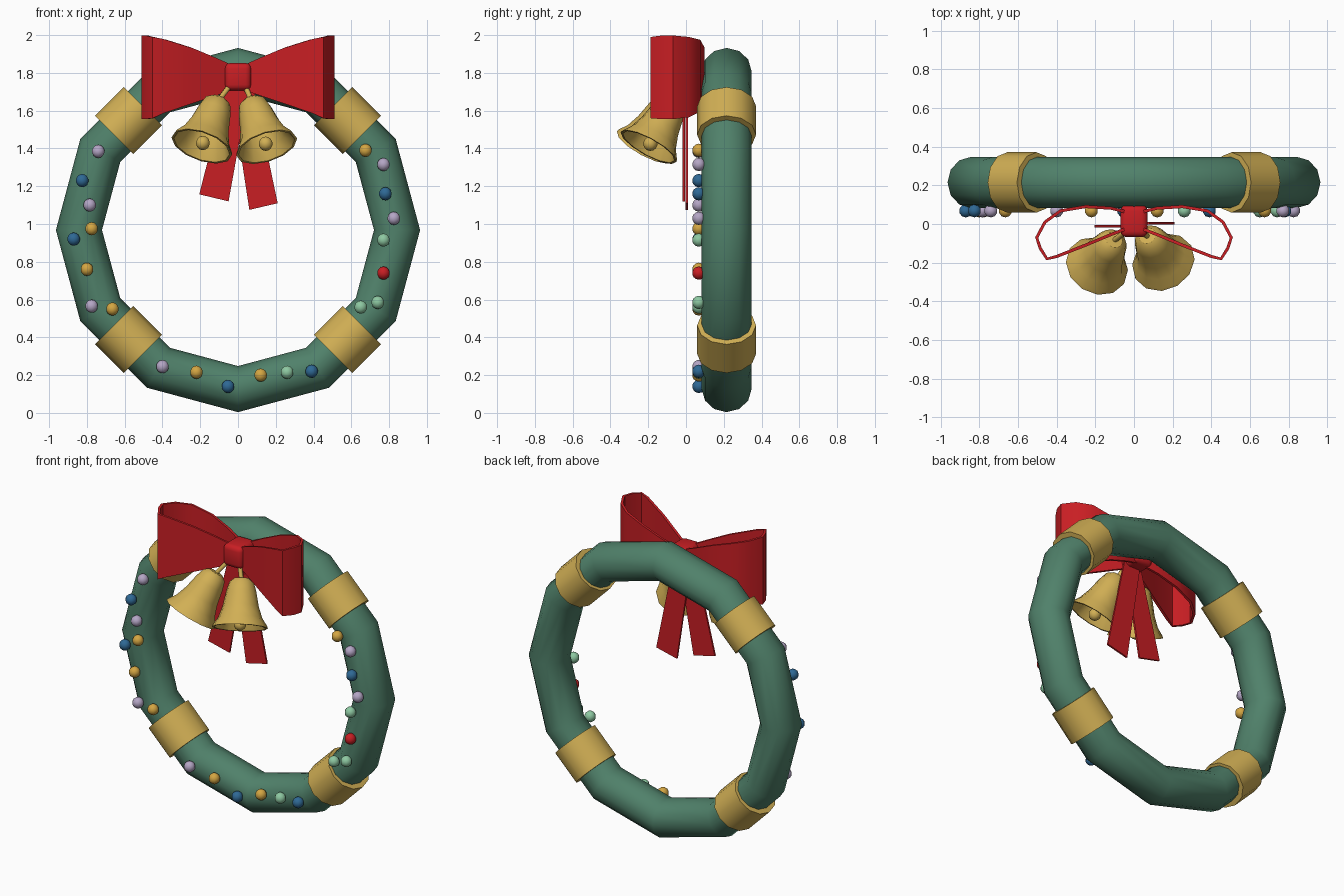
import bpy, bmesh, math
from mathutils import Vector, Matrix

if "Cube" in bpy.data.objects:
    bpy.data.objects.remove(bpy.data.objects["Cube"])

def mat(name, rgb):
    m = bpy.data.materials.new(name)
    m.diffuse_color = (*rgb, 1)
    m.use_nodes = True
    m.node_tree.nodes["Principled BSDF"].inputs["Base Color"].default_value = m.diffuse_color
    return m

GREEN = mat("wreath green", (0.08, 0.22, 0.145))
GOLD = mat("gold", (0.64, 0.43, 0.09))
RED = mat("ribbon red", (0.58, 0.013, 0.017))
BEAD_GOLD = mat("bead gold", (0.66, 0.38, 0.055))
LILAC = mat("bead lilac", (0.46, 0.38, 0.56))
BLUE = mat("bead blue", (0.028, 0.14, 0.30))
MINT = mat("bead mint", (0.27, 0.58, 0.36))

def finish(name, bm, material, smooth=None):
    bmesh.ops.recalc_face_normals(bm, faces=bm.faces)
    me = bpy.data.meshes.new(name)
    bm.to_mesh(me)
    bm.free()
    me.materials.append(material)
    ob = bpy.data.objects.new(name, me)
    bpy.context.collection.objects.link(ob)
    if smooth:
        bpy.ops.object.select_all(action='DESELECT')
        bpy.context.view_layer.objects.active = ob
        ob.select_set(True)
        bpy.ops.object.shade_smooth_by_angle(angle=math.radians(smooth))
    return ob

def loft(name, rings, material, closed=False, caps=True, smooth=None):
    """Skin a list of equal closed cross-sections."""
    bm = bmesh.new()
    vs = [[bm.verts.new(p) for p in r] for r in rings]
    n = len(vs[0])
    for i in range(len(vs) if closed else len(vs) - 1):
        a, b = vs[i], vs[(i + 1) % len(vs)]
        for j in range(n):
            bm.faces.new((a[j], a[(j + 1) % n], b[(j + 1) % n], b[j]))
    if caps and not closed:
        bm.faces.new(vs[0])
        bm.faces.new(vs[-1])
    bmesh.ops.remove_doubles(bm, verts=bm.verts, dist=1e-5)
    return finish(name, bm, material, smooth)

def turn(k, n=12):
    a = 2 * math.pi * k / n
    return math.cos(a), math.sin(a)

CENTRE = Vector((0, 0.215, 0.968))

# Wreath ring: twelve straight segments with an oval section
rings = []
for i in range(12):
    c, s = turn(i)
    out = Vector((c, 0, s))
    rings.append([CENTRE + out * (0.842 + 0.122 * turn(j)[0]) + Vector((0, 0.132 * turn(j)[1], 0))
                  for j in range(12)])
loft("wreath_ring", rings, GREEN, closed=True, smooth=35)

# Gold bands on the four diagonals
for i in range(4):
    c, s = turn(i + 0.5, 4)
    out, along = Vector((c, 0, s)), Vector((-s, 0, c))
    rings = [[CENTRE + along * t + out * (0.82 + 0.143 * turn(j)[0]) + Vector((0, 0.156 * turn(j)[1], 0))
              for j in range(12)] for t in (-0.107, 0.107)]
    loft(f"gold_band_{i + 1}", rings, GOLD, smooth=35)

# Beads on the front of the ring (x, z)
beads = [
    (BEAD_GOLD, [(.675, 1.39), (-.775, .975), (-.80, .76), (-.665, .55), (-.22, .215), (.12, .20)]),
    (LILAC, [(-.74, 1.385), (.77, 1.315), (-.785, 1.10), (.825, 1.03), (-.775, .565), (-.40, .245)]),
    (BLUE, [(-.825, 1.23), (.78, 1.16), (-.87, .92), (-.053, .14), (.39, .22)]),
    (MINT, [(.77, .915), (.74, .585), (.65, .56), (.26, .215)]),
    (RED, [(.77, .74)]),
]

def ball(name, p, r, material):
    bm = bmesh.new()
    bmesh.ops.create_uvsphere(bm, u_segments=10, v_segments=7, radius=r,
                              matrix=Matrix.Translation(p))
    finish(name, bm, material, 60)

for material, spots in beads:
    for x, z in spots:
        ball("bead", (x, 0.068, z), 0.035, material)

# Bow loops: ribbon path seen from above (x, y, bottom z, top z)
path = [(.03, .06, 1.71, 1.84), (.12, .082, 1.68, 1.88), (.25, .09, 1.637, 1.935),
        (.38, .068, 1.594, 1.975), (.46, .01, 1.565, 1.99), (.503, -.07, 1.555, 1.998),
        (.485, -.125, 1.555, 1.998), (.45, -.18, 1.56, 1.99), (.40, -.168, 1.585, 1.98),
        (.24, -.105, 1.64, 1.93), (.12, -.055, 1.68, 1.88), (.03, -.02, 1.71, 1.84)]
for side, label in ((-1, "left"), (1, "right")):
    rings = []
    for i, (x, y, lo, hi) in enumerate(path):
        a, b = path[max(i - 1, 0)], path[min(i + 1, len(path) - 1)]
        n = Vector((a[1] - b[1], b[0] - a[0])).normalized() * 0.008
        o, q = (x + n.x, y + n.y), (x - n.x, y - n.y)
        rings.append([(side * o[0], o[1], lo), (side * o[0], o[1], hi),
                      (side * q[0], q[1], hi), (side * q[0], q[1], lo)])
    loft(f"bow_loop_{label}", rings, RED, smooth=30)

# Bow knot
bm = bmesh.new()
bmesh.ops.create_cube(bm, size=1, matrix=Matrix.Translation((0, 0.015, 1.78))
                      @ Matrix.Diagonal((0.14, 0.165, 0.145, 1)))
bmesh.ops.bevel(bm, geom=bm.edges[:], offset=0.03, segments=3, profile=0.5, affect='EDGES')
finish("bow_knot", bm, RED, 40)

# Ribbon tails
tails = [("left", -0.012, [(-.06, 1.73), (.06, 1.73), (-.05, 1.12), (-.205, 1.157)]),
         ("right", 0.004, [(-.04, 1.73), (.08, 1.73), (.21, 1.11), (.06, 1.075)])]
for label, y, pts in tails:
    loft(f"ribbon_tail_{label}", [[(x, y + d, z) for x, z in pts] for d in (-.006, .006)], RED)

# Bells: turned profile (radius, height above the mouth), with clapper and hanger
profile = [(0, .30), (.045, .297), (.073, .275), (.09, .22), (.108, .13), (.132, .06),
           (.162, .015), (.168, 0), (.155, 0), (.122, .06), (.098, .13), (.08, .22), (0, .27)]
for label, mouth, axis in (("left", (-.192, -.218, 1.412), (.36, .55, 1)),
                           ("right", (.152, -.198, 1.408), (-.33, .55, 1))):
    mouth, axis = Vector(mouth), Vector(axis).normalized()
    place = Matrix.Translation(mouth) @ axis.to_track_quat('Z', 'Y').to_matrix().to_4x4()
    rings = [[place @ Vector((r * turn(j)[0], r * turn(j)[1], h)) for j in range(12)]
             for r, h in profile]
    loft(f"bell_{label}", rings, GOLD, caps=False, smooth=35)
    ball(f"clapper_{label}", mouth + axis * 0.02, 0.038, GOLD)
    top, knot = mouth + axis * 0.28, Vector((math.copysign(.03, mouth.x), -.03, 1.75))
    d = knot - top
    q = d.to_track_quat('Z', 'Y')
    loft(f"bell_hanger_{label}",
         [[p + q @ Vector((.014 * turn(j, 8)[0], .014 * turn(j, 8)[1], 0)) for j in range(8)]
          for p in (top, knot)], GOLD, smooth=50)
